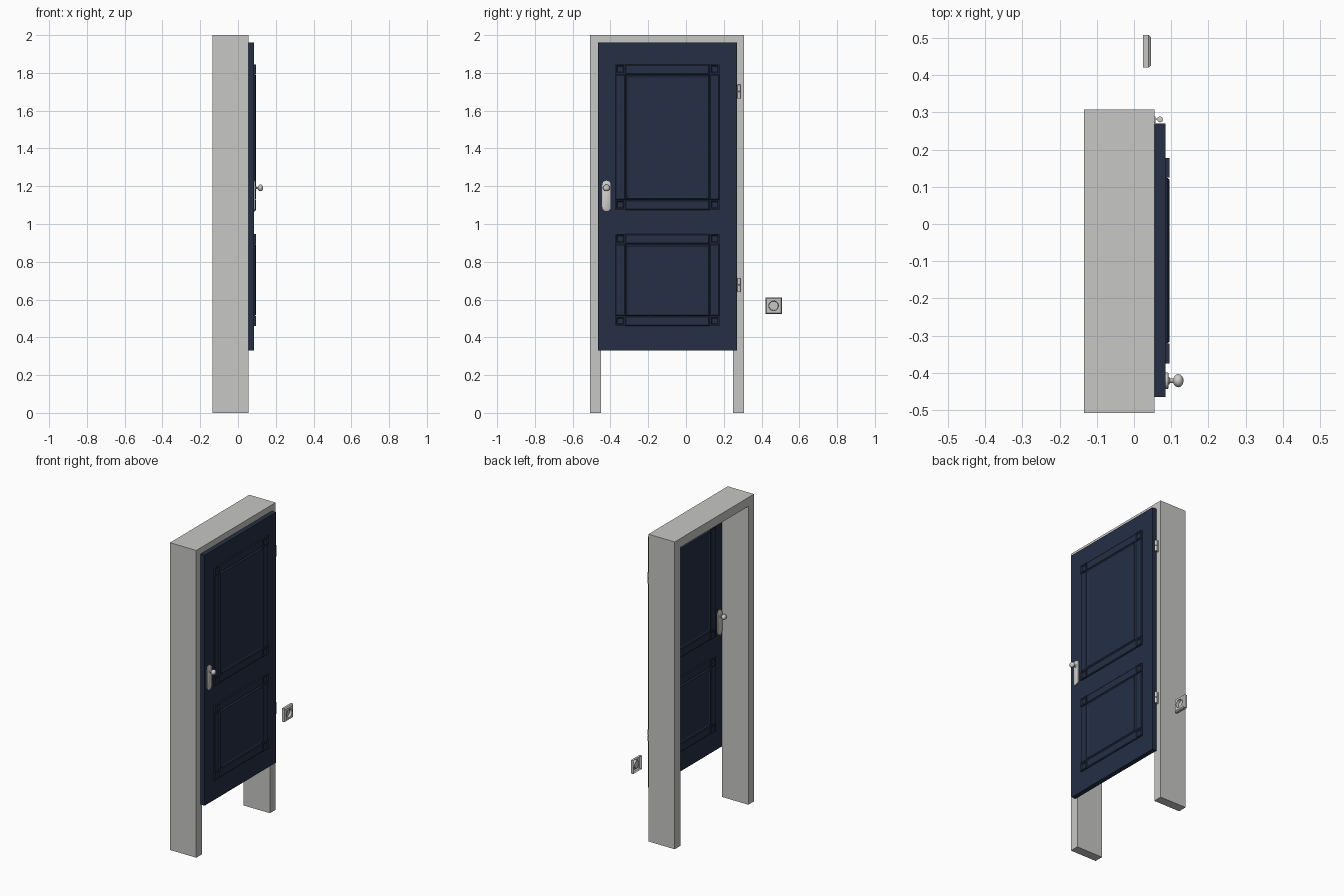
import bpy, bmesh, math
from mathutils import Matrix, Vector

cube = bpy.data.objects.get("Cube")
if cube:
    bpy.data.objects.remove(cube, do_unlink=True)


def material(name, rgb):
    m = bpy.data.materials.new(name)
    m.use_nodes = True
    m.diffuse_color = (*rgb, 1)
    m.node_tree.nodes["Principled BSDF"].inputs["Base Color"].default_value = (*rgb, 1)
    return m


STONE = material("pale grey", (0.57, 0.57, 0.555))
NAVY = material("navy paint", (0.018, 0.028, 0.06))
METAL = material("satin metal", (0.62, 0.6, 0.57))


def finish(name, bm, mat, smooth=False):
    bmesh.ops.recalc_face_normals(bm, faces=bm.faces)
    me = bpy.data.meshes.new(name)
    bm.to_mesh(me)
    bm.free()
    me.materials.append(mat)
    ob = bpy.data.objects.new(name, me)
    bpy.context.collection.objects.link(ob)
    if smooth:
        bpy.ops.object.select_all(action='DESELECT')
        ob.select_set(True)
        bpy.context.view_layer.objects.active = ob
        bpy.ops.object.shade_smooth_by_angle(angle=math.radians(35))
    return ob


def slab(bm, outline, x0, x1):
    """Extrude a (y, z) outline from x0 to x1 and return the end face."""
    face = bm.faces.new([bm.verts.new((x0, y, z)) for y, z in outline])
    ext = bmesh.ops.extrude_face_region(bm, geom=[face], use_keep_orig=True)["geom"]
    verts = [g for g in ext if isinstance(g, bmesh.types.BMVert)]
    bmesh.ops.translate(bm, verts=verts, vec=(x1 - x0, 0, 0))
    return next(g for g in ext if isinstance(g, bmesh.types.BMFace))


def rect(y0, y1, z0, z1):
    return [(y0, z0), (y1, z0), (y1, z1), (y0, z1)]


def step(bm, face, inset, dx):
    """Inset a face and shift the inner part along x."""
    bmesh.ops.inset_region(bm, faces=[face], thickness=inset, use_even_offset=True)
    bmesh.ops.translate(bm, verts=face.verts[:], vec=(dx, 0, 0))


def lathe(bm, profile, centre, axis, segments):
    """Revolve (radius, height) points around an axis through centre."""
    turn = Vector((0, 0, 1)).rotation_difference(Vector(axis)).to_matrix().to_4x4()
    place = Matrix.Translation(centre) @ turn
    verts = [bm.verts.new(place @ Vector((r, 0, h))) for r, h in profile]
    edges = [bm.edges.new(pair) for pair in zip(verts, verts[1:])]
    bmesh.ops.spin(bm, geom=verts + edges, cent=centre, axis=axis,
                   angle=math.tau, steps=segments, use_merge=True)
    bmesh.ops.remove_doubles(bm, verts=bm.verts, dist=1e-5)


# Door surround: two jambs and a lintel as one arch
T = 0.058
Y0, Y1 = -0.508, 0.308
bm = bmesh.new()
slab(bm, [(Y0, 0), (Y0, 2), (Y1, 2), (Y1, 0), (Y1 - T, 0), (Y1 - T, 2 - T),
          (Y0 + T, 2 - T), (Y0 + T, 0)], -0.134, 0.055)
finish("door_surround", bm, STONE)

# Door leaf
BACK, FRONT = 0.055, 0.085
bm = bmesh.new()
slab(bm, rect(-0.465, 0.27, 0.33, 1.96), BACK, FRONT)
finish("door_leaf", bm, NAVY)

MID_Y, HALF, BLOCK = -0.0985, 0.276, 0.053
PANELS = {"upper": (1.075, 1.845), "lower": (0.46, 0.948)}

for side, base, d in (("front", FRONT, 1), ("back", BACK, -1)):
    for level, (z0, z1) in PANELS.items():
        y0, y1 = MID_Y - HALF, MID_Y + HALF
        label = side + "_" + level

        # Raised strips with bevelled edges between the corner blocks
        bm = bmesh.new()
        ya, yb, za, zb = y0 + BLOCK, y1 - BLOCK, z0 + BLOCK, z1 - BLOCK
        for r in (rect(y0, ya, za, zb), rect(yb, y1, za, zb),
                  rect(ya, yb, z0, za), rect(ya, yb, zb, z1)):
            top = slab(bm, r, base, base + d * 0.004)
            step(bm, top, 0.005, d * 0.004)
        finish(label + "_moulding", bm, NAVY)

        # Corner blocks with a sunk square
        bm = bmesh.new()
        for y in (y0, yb):
            for z in (z0, zb):
                top = slab(bm, rect(y, y + BLOCK, z, z + BLOCK), base, base + d * 0.01)
                step(bm, top, 0.007, 0)
                step(bm, top, 0.005, -d * 0.005)
        finish(label + "_corner_blocks", bm, NAVY)

        # Fielded centre panel
        bm = bmesh.new()
        top = slab(bm, rect(ya, yb, za, zb), base, base + d * 0.004)
        step(bm, top, 0.006, d * 0.007)
        step(bm, top, 0.006, 0)
        step(bm, top, 0.005, -d * 0.003)
        finish(label + "_panel", bm, NAVY)

    # Handle plate with rounded ends
    ky, r = -0.421, 0.0225
    outline = []
    for zc, start in ((1.207, 0), (1.09, math.pi)):
        outline += [(ky + r * math.cos(start + math.pi * i / 10),
                     zc + r * math.sin(start + math.pi * i / 10)) for i in range(11)]
    bm = bmesh.new()
    top = slab(bm, outline, base, base + d * 0.006)
    step(bm, top, 0.003, d * 0.002)
    finish(side + "_handle_plate", bm, METAL, True)

    # Flattened round knob on a neck
    bm = bmesh.new()
    ball = [(0.0178 * math.sin(a), 0.034 - 0.014 * math.cos(a))
            for a in (math.pi * i / 10 for i in range(2, 11))]
    lathe(bm, [(0.01, 0.006), (0.01, 0.01), (0.006, 0.012), (0.006, 0.02)] + ball,
          (base, ky, 1.191), (d, 0, 0), 20)
    finish(side + "_knob", bm, METAL, True)

# Hinges: a leaf on the jamb and a barrel pin
for name, z in (("upper", 1.701), ("lower", 0.677)):
    bm = bmesh.new()
    slab(bm, rect(0.272, 0.289, z - 0.037, z + 0.037), 0.055, 0.058)
    slab(bm, rect(0.279, 0.283, z - 0.037, z + 0.037), 0.058, 0.068)
    finish(name + "_hinge_leaf", bm, METAL)
    bm = bmesh.new()
    lathe(bm, [(0, -0.038), (0.008, -0.036), (0.008, -0.002), (0.0065, 0),
               (0.008, 0.002), (0.008, 0.036), (0, 0.038)], (0.07, 0.281, z), (0, 0, 1), 12)
    finish(name + "_hinge_barrel", bm, METAL, True)

# Wall socket: hollow square cover, round opening and sunk cup
SY, SZ, N = 0.464, 0.567, 24


def ring(radius, x, square=False):
    pts = []
    for i in range(N):
        c, s = math.cos(math.tau * i / N), math.sin(math.tau * i / N)
        k = radius / max(abs(c), abs(s)) if square else radius
        pts.append(bm.verts.new((x, SY + c * k, SZ + s * k)))
    return pts


bm = bmesh.new()
loops = [ring(0.044, 0.024, True), ring(0.044, 0.039, True), ring(0.038, 0.046, True),
         ring(0.026, 0.046), ring(0.024, 0.03)]
for a, b in zip(loops, loops[1:]):
    for i in range(N):
        j = (i + 1) % N
        bm.faces.new((a[i], a[j], b[j], b[i]))
bm.faces.new(loops[-1])
finish("wall_socket", bm, STONE)
